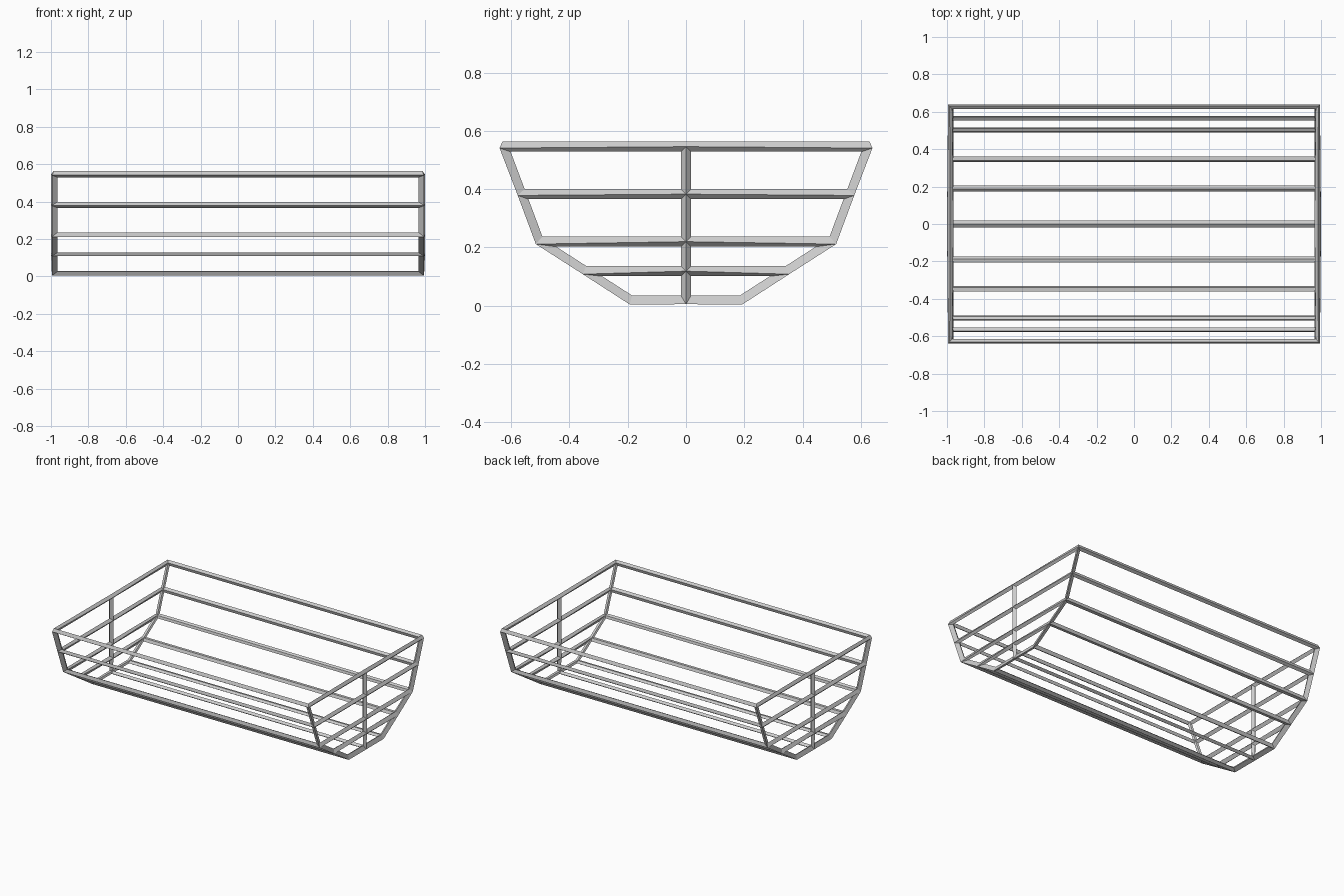
import bpy, bmesh

if "Cube" in bpy.data.objects:
    bpy.data.objects.remove(bpy.data.objects["Cube"])

T = 0.035            # bar thickness
X = 1 - T / 2        # end plane of the cage

# half profile (half width, height), bottom to rim, with midpoints between the bends
bends = [(0.19, T / 2), (0.505, 0.22), (0.627, 0.546)]
levels = [bends[0]]
for a, b in zip(bends, bends[1:]):
    levels += [((a[0] + b[0]) / 2, (a[1] + b[1]) / 2), b]

bm = bmesh.new()

# end grids: each level has left, centre and right points
ends = {}
for s in (-1, 1):
    ends[s] = [[bm.verts.new((s * X, k * y, z)) for k in (-1, 0, 1)] for y, z in levels]
    for lo, hi in zip(ends[s], ends[s][1:]):
        for k in (0, 1):
            bm.faces.new((lo[k], lo[k + 1], hi[k + 1], hi[k]))


# long panels follow the outline from one rim, under the floor, to the other rim
def outline(rows):
    return [r[0] for r in reversed(rows)] + [rows[0][1]] + [r[2] for r in rows]


a, b = outline(ends[-1]), outline(ends[1])
for i in range(len(a) - 1):
    bm.faces.new((a[i], a[i + 1], b[i + 1], b[i]))

bmesh.ops.recalc_face_normals(bm, faces=bm.faces)
mesh = bpy.data.meshes.new("basket_frame")
bm.to_mesh(mesh)
bm.free()
frame = bpy.data.objects.new("basket_frame", mesh)
bpy.context.collection.objects.link(frame)

# turn every edge into a bar, open rim included
wire = frame.modifiers.new("bars", 'WIREFRAME')
wire.thickness = T
wire.offset = 0
wire.use_even_offset = True
wire.use_boundary = True
wire.use_replace = True
